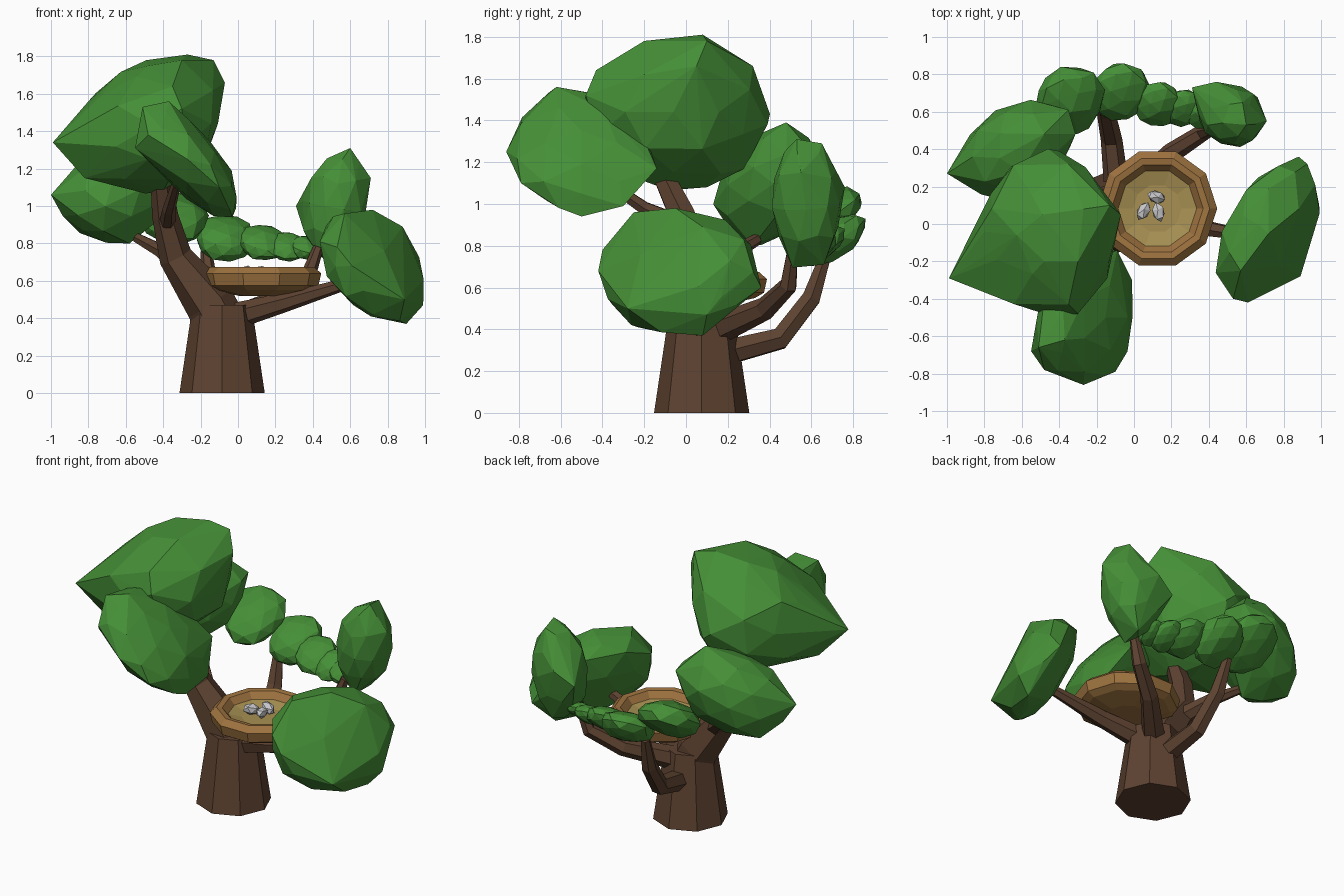
import bpy, bmesh, math, random
from mathutils import Vector, Euler

if "Cube" in bpy.data.objects:
    bpy.data.objects.remove(bpy.data.objects["Cube"])


def material(name, rgb):
    m = bpy.data.materials.new(name)
    m.use_nodes = True
    m.diffuse_color = (*rgb, 1)
    m.node_tree.nodes["Principled BSDF"].inputs["Base Color"].default_value = (*rgb, 1)
    return m


BARK = material("bark brown", (0.112, 0.056, 0.031))
LEAF = material("leaf green", (0.06, 0.275, 0.038))
WOOD = material("nest wood", (0.34, 0.17, 0.05))
STRAW = material("straw", (0.39, 0.28, 0.085))
STONE = material("pale stone", (0.6, 0.6, 0.62))


def finish(name, bm, *mats):
    bmesh.ops.recalc_face_normals(bm, faces=bm.faces)
    mesh = bpy.data.meshes.new(name)
    bm.to_mesh(mesh)
    bm.free()
    for m in mats:
        mesh.materials.append(m)
    obj = bpy.data.objects.new(name, mesh)
    bpy.context.collection.objects.link(obj)
    return obj


def blob(name, centre, size, tilt=(0, 0, 0), corners=(), mat=LEAF, seed=1, detail=2):
    """Faceted lump: a jittered, tilted ellipsoid stretched out to extra corners."""
    rng = random.Random(seed)
    turn = Euler([math.radians(a) for a in tilt]).to_matrix()
    bm = bmesh.new()
    bmesh.ops.create_icosphere(bm, subdivisions=detail, radius=1)
    points = []
    for v in bm.verts:
        p = v.co * rng.uniform(0.93, 1.06)
        points.append(turn @ Vector(a * b for a, b in zip(p, size)) + Vector(centre))
    bm.clear()
    for p in points + [Vector(c) for c in corners]:
        bm.verts.new(p)
    hull = bmesh.ops.convex_hull(bm, input=bm.verts)
    spare = {v for v in hull["geom_interior"] if isinstance(v, bmesh.types.BMVert)}
    bmesh.ops.delete(bm, geom=list(spare), context="VERTS")
    return finish(name, bm, mat)


def limb(name, path, radii, sides=6):
    """Tapered tube lofted through a path."""
    pts = [Vector(p) for p in path]
    bm = bmesh.new()
    rings = []
    for i, (p, r) in enumerate(zip(pts, radii)):
        along = pts[min(i + 1, len(pts) - 1)] - pts[max(i - 1, 0)]
        turn = Vector((0, 0, 1)).rotation_difference(along)
        angles = [math.tau * k / sides for k in range(sides)]
        rings.append([bm.verts.new(p + turn @ Vector((r * math.cos(a), r * math.sin(a), 0)))
                      for a in angles])
    for low, high in zip(rings, rings[1:]):
        for k in range(sides):
            j = (k + 1) % sides
            bm.faces.new((low[k], low[j], high[j], high[k]))
    bm.faces.new(rings[0])
    bm.faces.new(rings[-1])
    return finish(name, bm, BARK)


# Trunk and limbs
limb("trunk", [(-0.085, 0.075, 0), (-0.085, 0.075, 0.47)], [0.228, 0.158], 8)
limb("main_limb", [(-0.1, 0.07, 0.38), (-0.15, 0.07, 0.48), (-0.335, 0.05, 0.73),
                   (-0.39, -0.02, 0.95), (-0.42, -0.14, 1.2)], [0.14, 0.135, 0.09, 0.07, 0.05])
limb("front_branch", [(-0.38, -0.01, 0.9), (-0.37, -0.2, 0.98), (-0.33, -0.4, 1.12)],
     [0.045, 0.035, 0.025])
limb("left_side_branch", [(-0.27, 0.08, 0.64), (-0.41, 0.22, 0.76), (-0.54, 0.34, 0.83)],
     [0.06, 0.04, 0.028])
limb("back_branch", [(-0.085, 0.12, 0.27), (-0.12, 0.45, 0.355), (-0.15, 0.6, 0.55),
                     (-0.17, 0.67, 0.76)], [0.07, 0.058, 0.05, 0.03])
limb("back_corner_branch", [(-0.05, 0.13, 0.39), (0.2, 0.38, 0.5), (0.37, 0.49, 0.61),
                            (0.43, 0.51, 0.78)], [0.075, 0.055, 0.045, 0.028])
limb("side_branch", [(-0.06, 0.07, 0.4), (0.25, 0.0, 0.485), (0.6, -0.06, 0.59)],
     [0.075, 0.052, 0.03])

# Foliage
blob("crown_foliage", (-0.46, -0.06, 1.43), (0.385, 0.44, 0.335), (0, -30, 0),
     [(-0.99, -0.29, 1.34), (-0.8, -0.04, 1.56), (-0.82, -0.22, 1.15), (-0.07, 0.05, 1.66),
      (-0.27, 0.08, 1.81), (-0.13, 0.1, 1.78), (-0.49, 0.05, 1.78), (-0.3, -0.2, 1.78),
      (-0.48, -0.2, 1.75), (-0.4, -0.12, 1.08), (-0.45, 0.1, 1.08), (-0.35, -0.43, 1.64),
      (-0.3, -0.48, 1.52), (-0.4, 0.39, 1.38), (-0.35, 0.32, 1.66), (-0.45, 0.28, 1.17)], seed=3)
blob("front_foliage", (-0.27, -0.5, 1.25), (0.36, 0.345, 0.16), (0, 50, 0),
     [(-0.51, -0.66, 1.53), (-0.37, -0.62, 1.56), (-0.01, -0.3, 0.99), (-0.55, -0.68, 1.31),
      (-0.48, -0.78, 1.38), (-0.1, -0.79, 1.1), (-0.03, -0.5, 0.94), (-0.09, -0.14, 1.17)], seed=4)
blob("side_foliage", (0.72, -0.035, 0.675), (0.17, 0.395, 0.33), (0, -30, -30),
     [(0.99, 0.1, 0.47), (0.88, 0.36, 0.6), (0.88, 0.08, 0.89), (0.53, -0.4, 0.78),
      (0.61, -0.42, 0.68), (0.57, -0.25, 0.96), (0.72, -0.05, 0.98), (0.9, 0.08, 0.37),
      (0.71, -0.23, 0.41), (0.89, -0.28, 0.5)], seed=5)
blob("back_corner_foliage", (0.52, 0.58, 1.0), (0.17, 0.17, 0.29), (0, 10, -20),
     [(0.6, 0.53, 1.31), (0.31, 0.73, 1.0), (0.71, 0.55, 1.15), (0.5, 0.51, 0.695),
      (0.52, 0.66, 0.71), (0.44, 0.76, 1.08), (0.58, 0.65, 1.29)], seed=6)
blob("left_foliage", (-0.63, 0.4, 1.09), (0.355, 0.24, 0.25), (0, -25, 28),
     [(-1.0, 0.27, 1.06), (-0.48, 0.48, 1.39), (-0.35, 0.61, 1.24), (-0.58, 0.32, 0.8)], seed=7)

# Sloping chain of flat leaf clumps along the back
chain = [((-0.345, 0.66, 0.94), 0.19), ((-0.07, 0.705, 0.83), 0.165), ((0.13, 0.64, 0.805), 0.13),
         ((0.26, 0.62, 0.785), 0.105), ((0.36, 0.59, 0.78), 0.085)]
for n, (spot, r) in enumerate(chain):
    blob("back_foliage_%d" % n, spot, (r, r * 1.1, r * 0.55), (33, 8, 0), seed=n + 10)

# Nest bowl: turned profile, with a shallow straw dish on the floor
profile = [(0.12, 0.52), (0.26, 0.55), (0.305, 0.575), (0.32, 0.64), (0.28, 0.675),
           (0.245, 0.67), (0.21, 0.63), (0.13, 0.61)]
SIDES = 10
bm = bmesh.new()
rings = []
for r, z in profile:
    rings.append([bm.verts.new((0.125 + r * math.cos(a), 0.083 + r * math.sin(a), z))
                  for a in (math.tau * k / SIDES for k in range(SIDES))])
for low, high in zip(rings, rings[1:]):
    for k in range(SIDES):
        j = (k + 1) % SIDES
        face = bm.faces.new((low[k], low[j], high[j], high[k]))
        face.material_index = int(high is rings[-1])
bm.faces.new(rings[0])
bm.faces.new(rings[-1]).material_index = 1
finish("nest_bowl", bm, WOOD, STRAW)

# Pebbles in the nest
for n, (x, y, spin) in enumerate([(0.05, 0.07, 60), (0.12, 0.145, -20), (0.13, 0.065, 105)]):
    blob("pebble_%d" % n, (x, y, 0.645), (0.056, 0.036, 0.036), (0, 15, spin),
         mat=STONE, seed=n + 20, detail=1)
